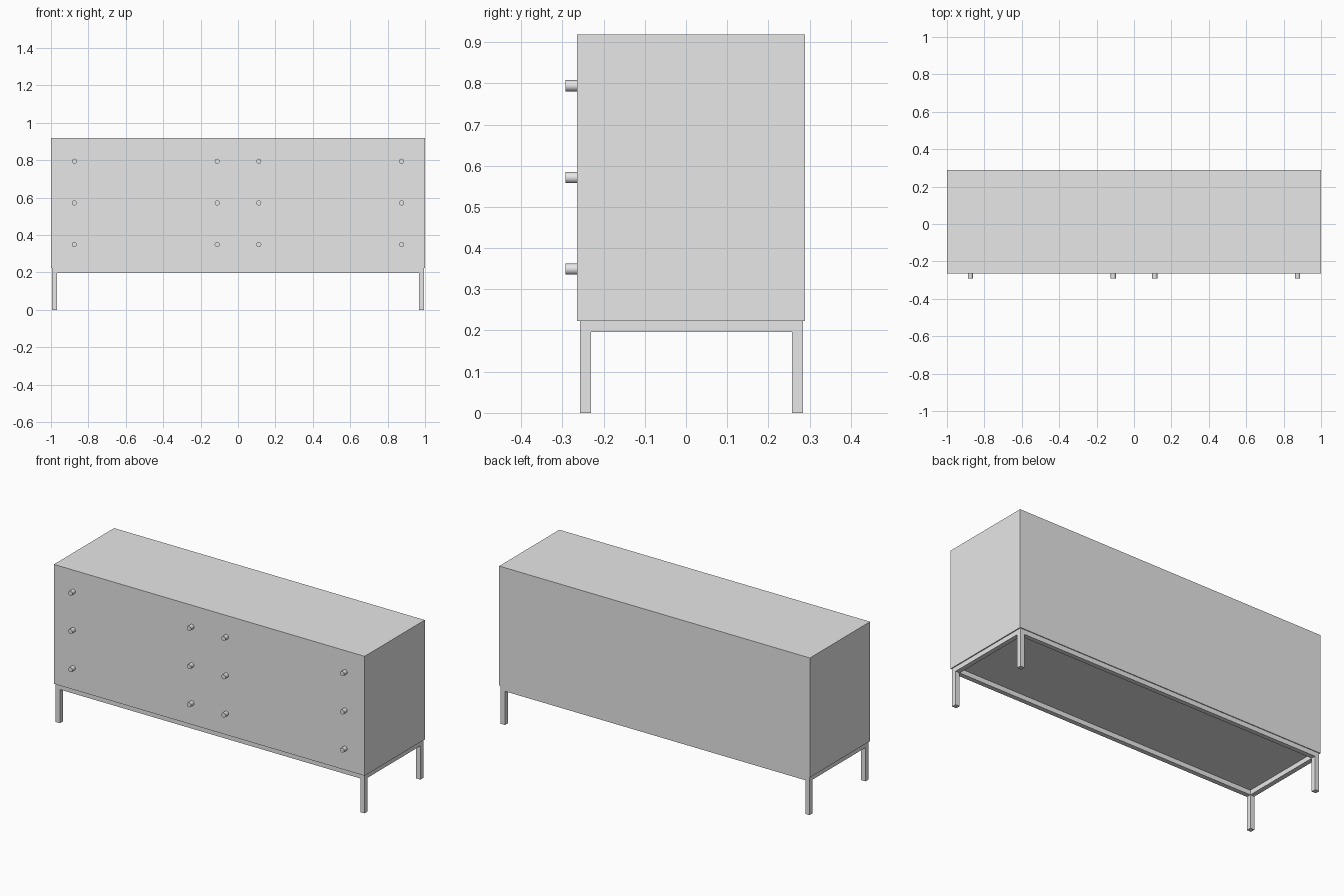
import bpy
import math

cube = bpy.data.objects.get("Cube")
if cube:
    bpy.data.objects.remove(cube, do_unlink=True)

grey = bpy.data.materials.new("plain grey")
grey.use_nodes = True
colour = (0.8, 0.8, 0.8, 1)
grey.diffuse_color = colour
grey.node_tree.nodes["Principled BSDF"].inputs["Base Color"].default_value = colour


def box(name, low, high):
    """Axis-aligned box between two corners."""
    bpy.ops.mesh.primitive_cube_add(size=1)
    ob = bpy.context.object
    ob.name = name
    ob.location = [(a + b) / 2 for a, b in zip(low, high)]
    ob.scale = [b - a for a, b in zip(low, high)]
    bpy.ops.object.transform_apply(location=False, rotation=False, scale=True)
    ob.data.materials.append(grey)
    return ob


FRONT, BACK = -0.264, 0.289          # cabinet depth
BASE, TOP = 0.223, 0.918             # cabinet height
BAR = 0.027                          # square tube of the stand
X, Y0, Y1 = 0.994, -0.257, 0.284     # outer limits of the stand
RAIL = BASE - BAR

# Cabinet body
box("cabinet_body", (-1, FRONT, BASE), (1, BACK, TOP))

# Stand: long rails, side rails and legs
for name, y in (("front", Y0), ("back", Y1 - BAR)):
    box(name + "_rail", (BAR - X, y, RAIL), (X - BAR, y + BAR, BASE))
    for side, x in (("left", X - BAR), ("right", -X)):
        box(f"{name}_{side}_leg", (x, y, 0), (x + BAR, y + BAR, BASE))
for side, x in (("left", X - BAR), ("right", -X)):
    box(side + "_rail", (x, Y0 + BAR, RAIL), (x + BAR, Y1 - BAR, BASE))

# Drawer knobs, two per drawer
LENGTH = 0.028
for row, z in enumerate((0.349, 0.571, 0.794), 1):
    for col, x in enumerate((-0.875, -0.111, 0.111, 0.875), 1):
        bpy.ops.mesh.primitive_cylinder_add(
            vertices=24, radius=0.0135, depth=LENGTH,
            location=(x, FRONT - LENGTH / 2, z), rotation=(math.pi / 2, 0, 0))
        knob = bpy.context.object
        knob.name = f"drawer_knob_{row}_{col}"
        knob.data.materials.append(grey)
        bpy.ops.object.shade_smooth_by_angle(angle=math.radians(40))
